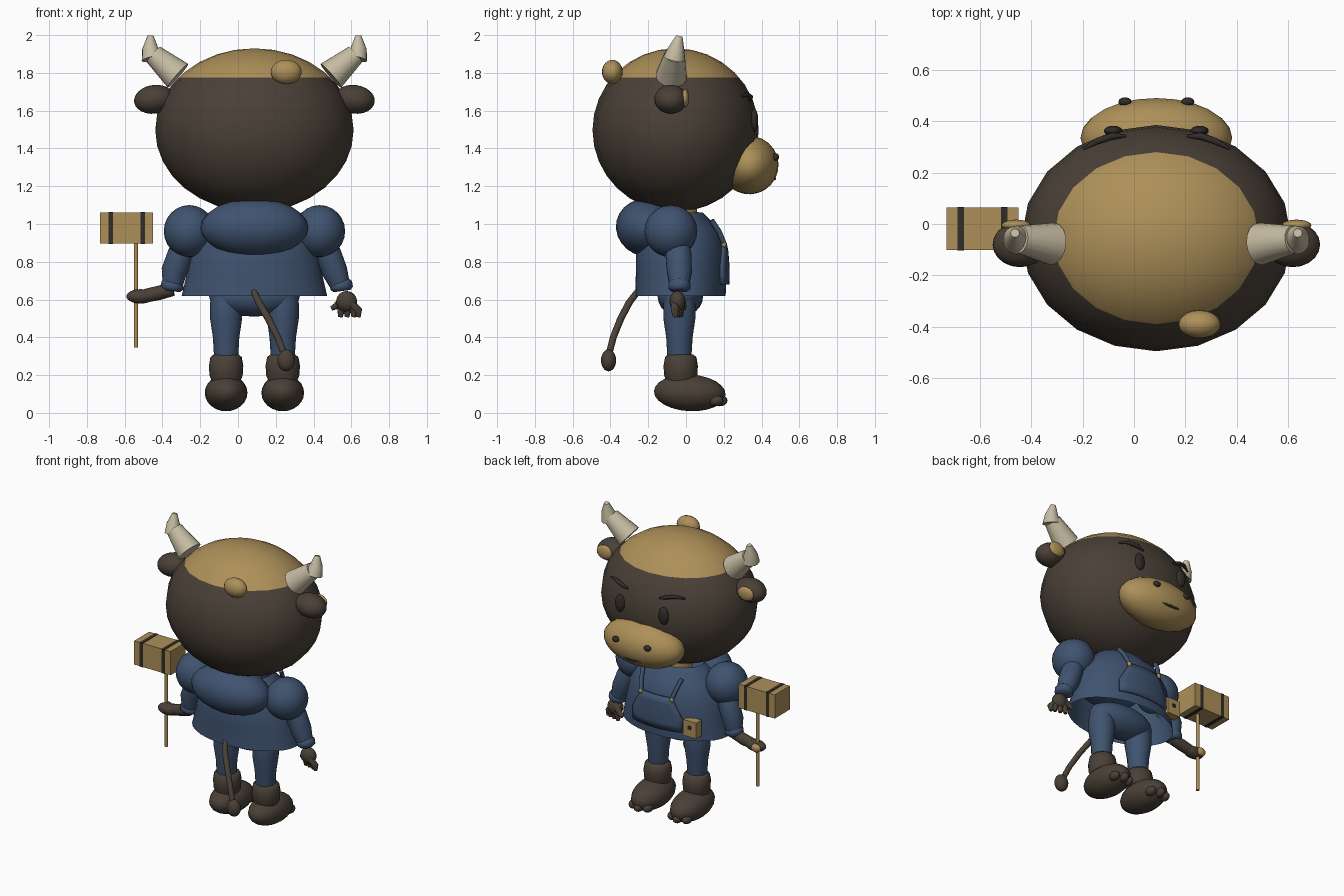
import bpy, bmesh, math
from mathutils import Vector, Matrix, Euler

if "Cube" in bpy.data.objects:
    bpy.data.objects.remove(bpy.data.objects["Cube"])

CX = 0.087  # symmetry plane of the figure


def material(name, rgb):
    m = bpy.data.materials.new(name)
    m.diffuse_color = (*rgb, 1)
    m.use_nodes = True
    m.node_tree.nodes["Principled BSDF"].inputs["Base Color"].default_value = m.diffuse_color
    return m


BROWN = material("brown_hide", (0.068, 0.052, 0.038))
TAN = material("tan", (0.42, 0.28, 0.1))
BLUE = material("blue_cloth", (0.05, 0.086, 0.16))
CREAM = material("cream_horn", (0.56, 0.5, 0.36))
DARK = material("dark_brown", (0.03, 0.025, 0.022))


def finish(name, bm, *mats, angle=40):
    bmesh.ops.recalc_face_normals(bm, faces=bm.faces)
    me = bpy.data.meshes.new(name)
    bm.to_mesh(me)
    bm.free()
    for m in mats:
        me.materials.append(m)
    for p in me.polygons:
        p.use_smooth = True
    me.set_sharp_from_angle(angle=math.radians(angle))
    ob = bpy.data.objects.new(name, me)
    bpy.context.collection.objects.link(ob)
    return ob


def ball(name, c, r, mat, rot=(0, 0, 0), seg=20, rings=12):
    bm = bmesh.new()
    mx = Matrix.Translation(c) @ Euler([math.radians(a) for a in rot]).to_matrix().to_4x4() @ Matrix.Diagonal((*r, 1))
    bmesh.ops.create_uvsphere(bm, u_segments=seg, v_segments=rings, radius=1, matrix=mx)
    return finish(name, bm, mat, angle=80)


def box(name, c, size, mat):
    bm = bmesh.new()
    bmesh.ops.create_cube(bm, size=1, matrix=Matrix.Translation(c) @ Matrix.Diagonal((*size, 1)))
    return finish(name, bm, mat)


def skin(bm, loops, caps=True):
    rows = [[bm.verts.new(p) for p in loop] for loop in loops]
    n = len(rows[0])
    for a, b in zip(rows, rows[1:]):
        for i in range(n):
            bm.faces.new((a[i], a[(i + 1) % n], b[(i + 1) % n], b[i]))
    if caps:
        bm.faces.new(rows[0])
        bm.faces.new(rows[-1])


def tube(name, pts, radii, mat, seg=14):
    """Round tube through pts with a radius at each point."""
    pts = [Vector(p) for p in pts]
    loops = []
    for i, p in enumerate(pts):
        t = (pts[min(i + 1, len(pts) - 1)] - pts[max(i - 1, 0)]).normalized()
        u = t.cross(Vector((0, 1, 0)) if abs(t.y) < 0.9 else Vector((1, 0, 0))).normalized()
        v = t.cross(u)
        angs = [2 * math.pi * k / seg for k in range(seg)]
        loops.append([p + radii[i] * (math.cos(a) * u + math.sin(a) * v) for a in angs])
    bm = bmesh.new()
    skin(bm, loops)
    return finish(name, bm, mat, angle=50)


# Head with tan crown, split at a level line
bm = bmesh.new()
bmesh.ops.create_uvsphere(bm, u_segments=20, v_segments=16, radius=1,
                          matrix=Matrix.Translation((CX, -0.055, 1.497)) @ Matrix.Diagonal((0.525, 0.44, 0.433, 1)))
bmesh.ops.bisect_plane(bm, geom=bm.verts[:] + bm.edges[:] + bm.faces[:],
                       plane_co=(0, 0, 1.775), plane_no=(0, 0, 1))
for f in bm.faces:
    f.material_index = int(f.calc_center_median().z > 1.775)
finish("head", bm, BROWN, TAN, angle=80)
ball("hair_bun", (0.255, -0.39, 1.805), (0.082, 0.055, 0.064), TAN)

# Muzzle, nostrils and mouth
ball("muzzle", (CX, 0.335, 1.312), (0.295, 0.155, 0.155), TAN, rot=(-12, 0, 0), seg=24)
tube("mouth", [(CX + dx, 0.468 - 1.5 * dx * dx, 1.24 + 1.2 * dx * dx) for dx in (-0.13, -0.065, 0, 0.065, 0.13)],
     [0.004, 0.009, 0.009, 0.009, 0.004], DARK, seg=8)

# Horn, ear and face details on both sides
for s, side in ((-1, "left"), (1, "right")):
    X = lambda d: CX + s * d
    tube(side + "_horn_base", [(X(0.405), -0.078, 1.785), (X(0.535), -0.06, 1.898)], [0.083, 0.054], CREAM, 16)
    tube(side + "_horn_tip", [(X(0.54), -0.062, 1.875), (X(0.552), -0.05, 1.93), (X(0.55), -0.035, 1.995)],
         [0.058, 0.042, 0.017], CREAM, 16)
    ball(side + "_ear", (X(0.53), -0.08, 1.66), (0.108, 0.088, 0.076), BROWN, rot=(0, s * 8, 0))
    ball(side + "_inner_ear", (X(0.545), -0.005, 1.665), (0.058, 0.022, 0.048), TAN)
    ball(side + "_nostril", (X(0.122), 0.475, 1.355), (0.026, 0.018, 0.02), DARK, seg=12, rings=8)
    ball(side + "_eye", (X(0.168), 0.362, 1.55), (0.036, 0.02, 0.06), DARK, seg=16)
    tube(side + "_brow", [(X(0.12), 0.342, 1.655), (X(0.17), 0.342, 1.672), (X(0.23), 0.322, 1.685),
                          (X(0.285), 0.292, 1.675)], [0.006, 0.014, 0.013, 0.005], DARK, seg=8)

# Tunic: elliptical rings as height, x radius, y radius, y centre
TUNIC = [(0.62, 0.385, 0.24, -0.03), (0.75, 0.355, 0.24, -0.025), (0.88, 0.33, 0.235, -0.03),
         (0.98, 0.27, 0.2, -0.03), (1.06, 0.18, 0.13, -0.04)]


def front_y(x, z):
    for a, b in zip(TUNIC, TUNIC[1:]):
        if z <= b[0] or b is TUNIC[-1]:
            t = (z - a[0]) / (b[0] - a[0])
            rx, ry, cy = (a[k] + (b[k] - a[k]) * t for k in (1, 2, 3))
            return cy + ry * math.sqrt(max(0, 1 - ((x - CX) / rx) ** 2))


bm = bmesh.new()
skin(bm, [[(CX + rx * math.cos(k * math.pi / 16), cy + ry * math.sin(k * math.pi / 16), z) for k in range(32)]
          for z, rx, ry, cy in TUNIC], caps=False)
finish("tunic", bm, BLUE, angle=60)
tube("neck", [(CX, -0.04, 0.98), (CX, -0.04, 1.1)], [0.1, 0.1], TAN)
ball("hood", (CX, -0.2, 0.98), (0.285, 0.172, 0.155), BLUE, rot=(-12, 0, 0))

# Front pocket following the tunic
bm = bmesh.new()
grid = []
for j in range(6):
    z = 0.68 + 0.044 * j
    w = 0.19 if j < 3 else 0.19 - 0.025 * (j - 2)
    grid.append([bm.verts.new((CX + w * u / 4, front_y(CX + w * u / 4, z) + 0.01, z)) for u in range(-4, 5)])
for a, b in zip(grid, grid[1:]):
    for i in range(8):
        bm.faces.new((a[i], a[i + 1], b[i + 1], b[i]))
pocket = finish("front_pocket", bm, BLUE)
solid = pocket.modifiers.new("thickness", "SOLIDIFY")
solid.thickness = 0.015
solid.offset = 0

# Drawstrings with tan ends, and a belt pouch
for s, side in ((-1, "left"), (1, "right")):
    top, mid, low = (CX + s * 0.15, 0.135, 1.02), (CX + s * 0.135, 0.175, 0.96), (CX + s * 0.12, 0.2, 0.9)
    tube(side + "_drawstring", [top, mid, low], [0.014] * 3, BLUE, 10)
    ball(side + "_string_end", (low[0], low[1] + 0.002, 0.892), (0.015, 0.014, 0.018), TAN, seg=10, rings=8)
box("belt_pouch", (-0.165, 0.165, 0.72), (0.1, 0.06, 0.11), TAN)
box("pouch_button", (-0.165, 0.197, 0.73), (0.022, 0.008, 0.022), DARK)

# Puffed shoulders, sleeves and cuffs
for s, side in ((-1, "left"), (1, "right")):
    X = lambda d: CX + s * d
    ball(side + "_shoulder", (X(0.345), -0.08, 0.962), (0.135, 0.14, 0.138), BLUE)
    end = X(0.46) if s > 0 else X(0.435)
    tube(side + "_sleeve", [(X(0.355), -0.05, 0.92), (X(0.39), -0.04, 0.84), (X(0.425), -0.035, 0.75),
                            (end, -0.035, 0.66)], [0.06, 0.07, 0.068, 0.05], BLUE)
    tube(side + "_cuff", [(end - s * 0.007, -0.035, 0.7), (end - s * 0.002, -0.035, 0.685),
                          (end + s * 0.002, -0.035, 0.66), (end + s * 0.004, -0.035, 0.645)],
         [0.045, 0.06, 0.06, 0.045], BLUE)

# Open right hand
ball("right_palm", (0.575, -0.045, 0.59), (0.055, 0.042, 0.055), BROWN)
for i, (x, y) in enumerate(((0.545, -0.03), (0.58, -0.04), (0.615, -0.05), (0.64, -0.06))):
    tube("right_finger_%d" % i, [(0.56 + 0.012 * i, y, 0.58), (x, y, 0.54), (x - 0.003, y + 0.005, 0.508)],
         [0.022, 0.02, 0.012], BROWN, 10)
tube("right_thumb", [(0.555, -0.03, 0.6), (0.52, -0.015, 0.565), (0.495, -0.01, 0.553)], [0.024, 0.018, 0.012], BROWN, 10)

# Left hand gripping the mallet
tube("left_wrist", [(-0.345, -0.035, 0.655), (-0.42, -0.03, 0.635), (-0.49, -0.03, 0.62)], [0.036, 0.038, 0.036], BROWN)
ball("left_palm", (-0.515, -0.03, 0.617), (0.076, 0.045, 0.038), BROWN)
ball("left_fingertips", (-0.545, 0.008, 0.618), (0.035, 0.02, 0.028), TAN, seg=12, rings=8)

# Mallet
tube("mallet_handle", [(-0.54, -0.018, 0.345), (-0.54, -0.018, 0.91)], [0.011, 0.011], TAN, 10)
box("mallet_head", (-0.59, -0.018, 0.978), (0.28, 0.165, 0.165), TAN)
for i, x in enumerate((-0.674, -0.505)):
    box("mallet_band_%d" % i, (x, -0.018, 0.978), (0.024, 0.169, 0.169), DARK)

# Hips, legs, ankles, feet and toes
ball("hips", (CX, -0.03, 0.615), (0.24, 0.12, 0.105), BLUE)
for s, side in ((-1, "left"), (1, "right")):
    x = CX + s * 0.15
    tube(side + "_leg", [(x, -0.035, z) for z in (0.66, 0.58, 0.5, 0.4, 0.3, 0.27)],
         [0.07, 0.085, 0.085, 0.07, 0.064, 0.06], BLUE, 16)
    tube(side + "_ankle", [(x, -0.028, z) for z in (0.31, 0.295, 0.25, 0.2, 0.15)],
         [0.065, 0.083, 0.091, 0.088, 0.07], BROWN, 16)
    ball(side + "_foot", (x, 0.02, 0.106), (0.113, 0.19, 0.097), BROWN, rot=(-3, 0, 0))
    for i in (-1, 0, 1):
        ball("%s_toe_%d" % (side, i + 1), (x + i * 0.055, 0.178 - 0.022 * abs(i), 0.065),
             (0.03, 0.042, 0.03), BROWN, seg=12, rings=8)

# Tail with tuft
tube("tail", [(0.08, -0.25, 0.65), (0.11, -0.3, 0.585), (0.16, -0.345, 0.5), (0.21, -0.385, 0.4), (0.245, -0.408, 0.31)],
     [0.017, 0.019, 0.019, 0.018, 0.018], BROWN, 12)
ball("tail_tuft", (0.255, -0.41, 0.278), (0.047, 0.04, 0.058), BROWN)
